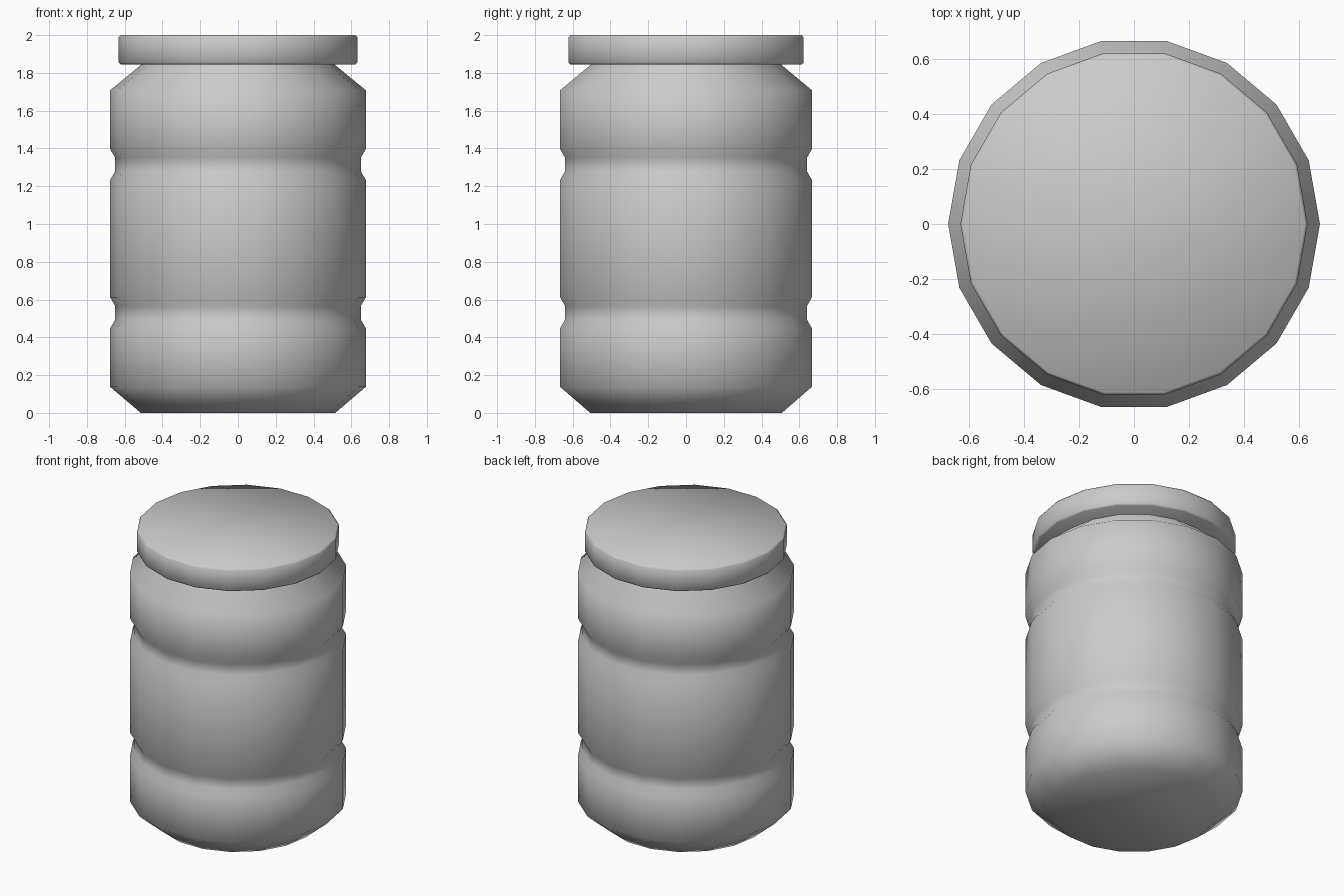
import bpy, bmesh
from math import cos, sin, tau, radians

if "Cube" in bpy.data.objects:
    bpy.data.objects.remove(bpy.data.objects["Cube"])

SIDES = 18


def lathe(name, profile, sharp_angle):
    """Spin an (r, z) profile around z and cap both ends."""
    bm = bmesh.new()
    rings = [[bm.verts.new((r * cos(tau * i / SIDES), r * sin(tau * i / SIDES), z))
              for i in range(SIDES)] for r, z in profile]
    for low, high in zip(rings, rings[1:]):
        for i in range(SIDES):
            j = (i + 1) % SIDES
            bm.faces.new((low[i], low[j], high[j], high[i]))
    bm.faces.new(rings[0][::-1])
    bm.faces.new(rings[-1])
    mesh = bpy.data.meshes.new(name)
    bm.to_mesh(mesh)
    bm.free()
    obj = bpy.data.objects.new(name, mesh)
    bpy.context.collection.objects.link(obj)
    mesh.shade_smooth()
    mesh.set_sharp_from_angle(angle=radians(sharp_angle))
    return obj


R, GROOVE = 0.677, 0.65


def groove(z):
    """Profile points of one ring groove centred on height z."""
    return [(R, z - 0.082), (GROOVE, z - 0.036), (GROOVE, z + 0.036), (R, z + 0.082)]


# Jar body: chamfered base, two ring grooves, sloping shoulder, hidden neck
body = [(0.515, 0.0), (R, 0.138)] + groove(0.53) + groove(1.315)
body += [(R, 1.708), (0.51, 1.845), (0.51, 1.86)]
lathe("jar_body", body, 60)

# Lid: short disc with slightly eased rims
lid = [(0.622, 1.845), (0.632, 1.855), (0.632, 1.988), (0.622, 2.0)]
lathe("lid", lid, 60)
